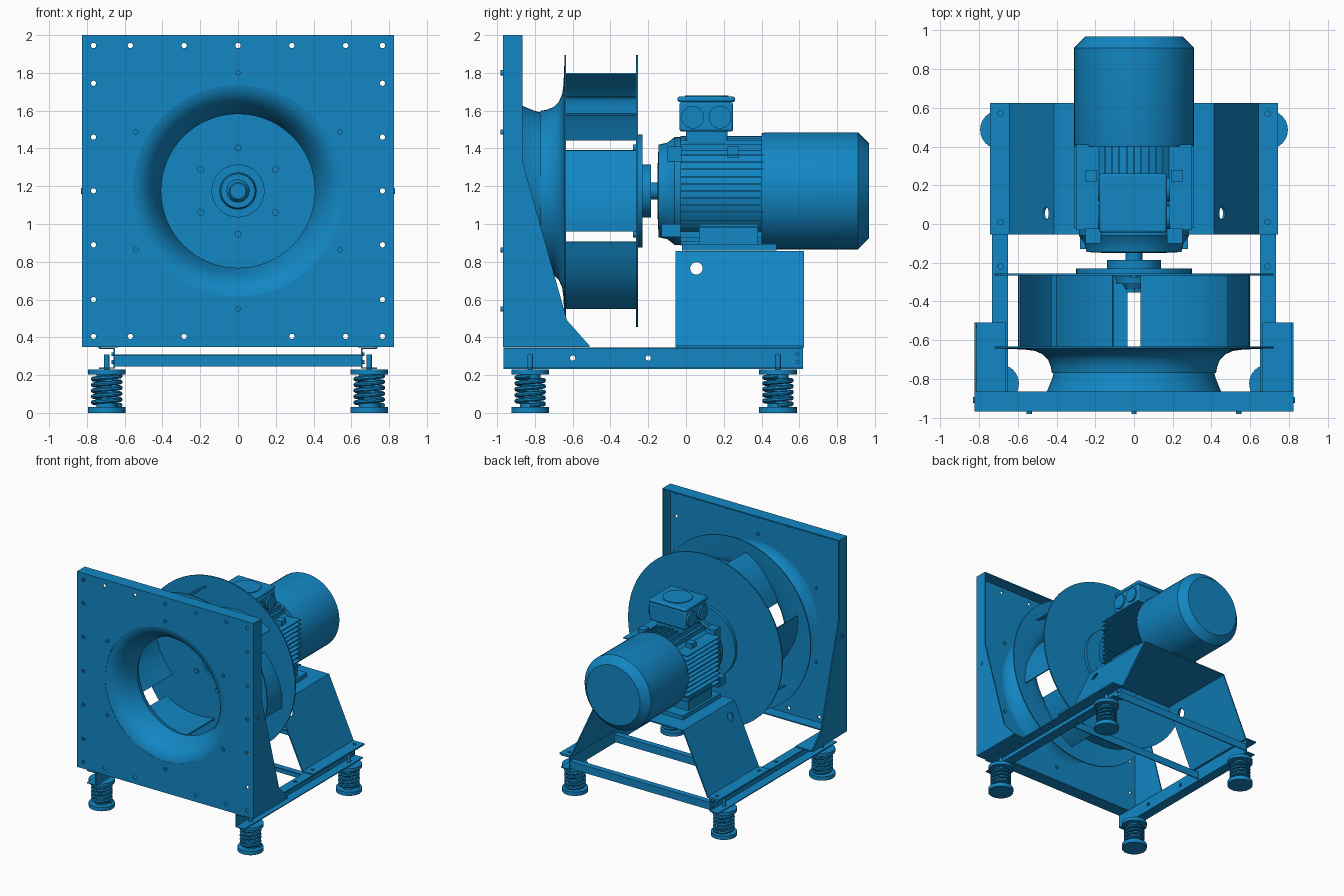
import bpy, bmesh, math
from math import sin, cos, pi, radians
from mathutils import Matrix

if "Cube" in bpy.data.objects:
    bpy.data.objects.remove(bpy.data.objects["Cube"])

CZ = 1.175  # height of the fan axis
blue = bpy.data.materials.new("blue_paint")
blue.diffuse_color = (0.006, 0.24, 0.55, 1)
blue.use_nodes = True
blue.node_tree.nodes["Principled BSDF"].inputs["Base Color"].default_value = blue.diffuse_color


def finish(name, bm, thick=0, offset=0):
    bmesh.ops.recalc_face_normals(bm, faces=bm.faces)
    me = bpy.data.meshes.new(name)
    bm.to_mesh(me)
    bm.free()
    me.materials.append(blue)
    ob = bpy.data.objects.new(name, me)
    bpy.context.collection.objects.link(ob)
    if thick:
        m = ob.modifiers.new("sheet", 'SOLIDIFY')
        m.thickness, m.offset = thick, offset
        apply(ob, m)
    return ob


def apply(ob, m):
    bpy.context.view_layer.objects.active = ob
    bpy.ops.object.modifier_apply(modifier=m.name)


def add_box(bm, x0, x1, y0, y1, z0, z1):
    mat = Matrix.Translation(((x0 + x1) / 2, (y0 + y1) / 2, (z0 + z1) / 2)) @ Matrix.Diagonal((x1 - x0, y1 - y0, z1 - z0, 1))
    bmesh.ops.create_cube(bm, size=1, matrix=mat)


def boxes(name, *dims):
    bm = bmesh.new()
    for d in dims:
        add_box(bm, *d)
    return finish(name, bm)


ROT = {'x': Matrix.Rotation(pi / 2, 4, 'Y'), 'y': Matrix.Rotation(pi / 2, 4, 'X'), 'z': Matrix()}


def add_cyl(bm, loc, r, h, axis='y', n=16):
    bmesh.ops.create_cone(bm, cap_ends=True, segments=n, radius1=r, radius2=r, depth=h,
                          matrix=Matrix.Translation(loc) @ ROT[axis])


def cyls(name, items):
    bm = bmesh.new()
    for i in items:
        add_cyl(bm, *i)
    return finish(name, bm)


def cut(ob, cutter):
    cutter.hide_render = True
    m = ob.modifiers.new("cut", 'BOOLEAN')
    m.operation, m.solver, m.object = 'DIFFERENCE', 'EXACT', cutter
    apply(ob, m)
    bpy.data.objects.remove(cutter)


def lathe(name, prof, thick=0, n=64, offset=0):
    """Spin (radius, y) points round the fan axis; radius 0 ends become caps."""
    bm = bmesh.new()
    vs = [bm.verts.new((r, y, CZ)) for r, y in prof]
    es = [bm.edges.new(p) for p in zip(vs, vs[1:])]
    bmesh.ops.spin(bm, geom=vs + es, cent=(0, 0, CZ), axis=(0, 1, 0), angle=2 * pi, steps=n, use_duplicate=False)
    bmesh.ops.remove_doubles(bm, verts=bm.verts, dist=1e-5)
    return finish(name, bm, thick, offset)


def folded(name, pts, y0, y1, thick):
    """Sheet metal: an open x-z profile run along y."""
    bm = bmesh.new()
    a = [bm.verts.new((x, y0, z)) for x, z in pts]
    b = [bm.verts.new((x, y1, z)) for x, z in pts]
    for i in range(len(pts) - 1):
        bm.faces.new((a[i], a[i + 1], b[i + 1], b[i]))
    return finish(name, bm, thick)


def ring(r, n, start=90):
    return [(r * cos(radians(start + 360 / n * k)), CZ + r * sin(radians(start + 360 / n * k))) for k in range(n)]


# Front plate: shallow tray with inlet opening and rim holes
plate = boxes("front_plate", (-.825, .825, -.97, -.865, .35, 2))
cut(plate, boxes("tray_cutter", (-.815, .815, -.96, -.8, .36, 1.99)))
holes = [(x, -.97, z) for z in (1.945, .405) for x in (-.765, -.57, -.285, .285, .57, .765)] + [(0, -.97, 1.945)]
holes += [(s * .765, -.97, z) for s in (-1, 1) for z in (1.745, 1.46, CZ, .89, .6)]
cut(plate, cyls("hole_cutter", [(p, .014, .06) for p in holes] + [((0, -.97, CZ), .56, .06, 'y', 64)]))
cyls("inlet_rivets", [((x, -.966, z), .014, .03) for x, z in ring(.625, 6)])

# Inlet bellmouth and impeller
lathe("inlet_bellmouth", [(.565, -.966), (.53, -.96), (.49, -.93), (.46, -.89), (.44, -.85), (.42, -.8), (.41, -.76)], .006)
lathe("impeller_shroud", [(.42, -.77), (.425, -.74), (.44, -.7), (.47, -.67), (.51, -.652), (.56, -.645), (.72, -.638)], .008)
back = lathe("impeller_back_disc", [(0, -.265), (.72, -.265), (.72, -.255), (0, -.255)])
lathe("hub_plate", [(0, -.255), (.3, -.255), (.3, -.23), (.14, -.23), (.14, -.185), (.045, -.185), (.045, -.13), (0, -.13)], n=48)
lathe("hub_nose", [(0, -.335), (.045, -.335), (.06, -.31), (.09, -.31), (.1, -.262), (0, -.262)], n=32)
lathe("hub_flange", [(0, -.275), (.14, -.275), (.14, -.262), (0, -.262)], n=48)
cyls("hub_bolts", [((x, -.265, z), .018, .03, 'y', 12) for x, z in ring(.228, 6)] + [((0, -.34, CZ), .045, .03, 'y', 6)])

# Six backward-curved blades between shroud and disc
bm = bmesh.new()
for k in range(6):
    row = []
    for i in range(9):
        t = i / 8
        a0, a1 = radians(40 + 60 * k), radians(86 + 60 * k)
        am = (a0 + a1) / 2
        bulge = .05 * 4 * t * (1 - t)
        x = .63 * cos(a0) * (1 - t) + .48 * cos(a1) * t + bulge * cos(am)
        z = .63 * sin(a0) * (1 - t) + .48 * sin(a1) * t + bulge * sin(am)
        yf = -.64 if t < .8 else -.65
        row.append((bm.verts.new((x, yf, CZ + z)), bm.verts.new((x, -.26, CZ + z))))
    for p, q in zip(row, row[1:]):
        bm.faces.new((p[0], q[0], q[1], p[1]))
finish("impeller_blades", bm, .01)

# Motor: end shield, finned body, fan cowl
lathe("motor_end_shield", [(0, -.15), (.14, -.15), (.245, -.145), (.255, -.1), (.285, -.06), (.285, -.03), (0, -.03)], n=48)
lathe("motor_body", [(0, -.04), (.265, -.04), (.265, .42), (0, .42)], n=48)
lathe("motor_cowl", [(0, .4), (.305, .4), (.31, .42), (.31, .91), (.25, .97), (0, .97)], n=48)
fins = []
for k in range(-5, 6):
    o = k * .038
    fins.append((-.3, .3, -.03, .41, CZ + o - .004, CZ + o + .004))
for k in range(-4, 5):
    o = k * .038
    w = math.sqrt(.29 ** 2 - o * o)
    fins.append((o - .004, o + .004, -.03, .41, CZ - w, CZ + w))
boxes("motor_fins", *fins)
for s, side in ((-1, "left"), (1, "right")):
    xs = sorted((s * .13, s * .29))
    boxes(side + "_motor_foot", (*xs, .07, .38, .88, 1.0), (*sorted((s * .1, s * .31)), -.02, .48, .86, .895))
    boxes(side + "_lug", (*sorted((s * .19, s * .25)), .22, .28, 1.35, 1.41), (*sorted((s * .2, s * .28)), -.13, -.03, .93, 1.0),
          (*sorted((s * .17, s * .25)), -.1, -.02, 1.33, 1.41))

# Terminal box with lid disc and cable glands
tb = boxes("terminal_box", (-.17, .17, -.035, .25, 1.49, 1.645), (-.12, .12, .0, .22, 1.42, 1.5))
lid = boxes("terminal_box_lid", (-.18, .17, -.045, .26, 1.645, 1.675))
for ob in (tb, lid):
    m = ob.modifiers.new("round", 'BEVEL')
    m.width, m.segments = .012, 2
cyls("lid_disc", [((0, .11, 1.675), .115, .012, 'z', 32)])
cyls("cable_glands", [((s * .175, y, 1.565), .06, .02, 'x', 24) for s in (-1, 1) for y in (.035, .18)])

# Motor support: folded trapezoid sheet
half = [(.745, .352), (.64, .352), (.41, .852)]
support = folded("motor_support", half + [(-x, z) for x, z in half[::-1]], -.055, .625, .012)
cut(support, cyls("support_cutter", [((0, .055, .765), .033, 2, 'x', 24)]
                  + [((s * .69, y, .35), .014, .08, 'z') for s in (-1, 1) for y in (.01, .57)]))

# Base: channel rails open outwards, gussets and cross beams
for s, side in ((-1, "left"), (1, "right")):
    rail = folded(side + "_rail", [(s * .735, .341), (s * .655, .341), (s * .655, .237), (s * .735, .237)], -.965, .62, .008)
    cut(rail, cyls("rail_cutter", [((s * .69, y, .34), .014, .05, 'z') for y in (-.59, -.22, .01, .57)]
                   + [((s * .655, y, .29), .014, .05, 'x') for y in (-.6, -.2)]))
    bm = bmesh.new()
    f = bm.faces.new([bm.verts.new((s * .819, y, z)) for y, z in
                      ((-.87, .355), (-.51, .355), (-.63, .49), (-.868, 1.34), (-.87, 1.34))])
    finish(side + "_gusset", bm, .01)
    boxes(side + "_gusset_foot", (*sorted((s * .665, s * .824)), -.87, -.51, .348, .358))
    cyls(side + "_side_bolts", [((s * .825, -.91, CZ), .015, .012, 'x')]
         + [((s * .66, .59, z), .01, .02, 'x') for z in (.27, .31)])
for nm, y in (("front", 0), ("rear", .59)):
    boxes(nm + "_cross_beam", (-.655, .655, y - .025, y + .025, .3, .308), (-.655, .655, y + .017, y + .025, .245, .3))

# Spring mounts: coil, cups and stud
cu = bpy.data.curves.new("spring_coil", 'CURVE')
cu.dimensions, cu.bevel_depth, cu.bevel_resolution = '3D', .012, 2
sp = cu.splines.new('POLY')
N, TURNS = 110, 5
sp.points.add(N)
for i, p in enumerate(sp.points):
    a = 2 * pi * TURNS * i / N
    p.co = (.072 * cos(a), .072 * sin(a), .04 + .155 * i / N, 1)
cu.materials.append(blue)
coil = bpy.data.objects.new("spring_coil", cu)
bpy.context.collection.objects.link(coil)
bpy.context.view_layer.objects.active = coil
coil.select_set(True)
bpy.ops.object.convert(target='MESH')
coil = bpy.context.object
cups = cyls("spring_cups", [((0, 0, .016), .1, .032, 'z', 32), ((0, 0, .036), .055, .03, 'z', 24),
                            ((0, 0, .217), .1, .028, 'z', 32), ((0, 0, .195), .055, .03, 'z', 24),
                            ((0, 0, .265), .015, .09, 'z', 12)])
spots = [(x, y) for x in (-.695, .695) for y in (-.825, .487)]
for i, (x, y) in enumerate(spots):
    for ob in (coil, cups):
        o = ob if i == 0 else ob.copy()
        if i:
            bpy.context.collection.objects.link(o)
        o.location = (x, y, 0)

# Smooth shading with sharp edges kept
bpy.ops.object.select_all(action='SELECT')
bpy.ops.object.shade_smooth_by_angle(angle=radians(35))
